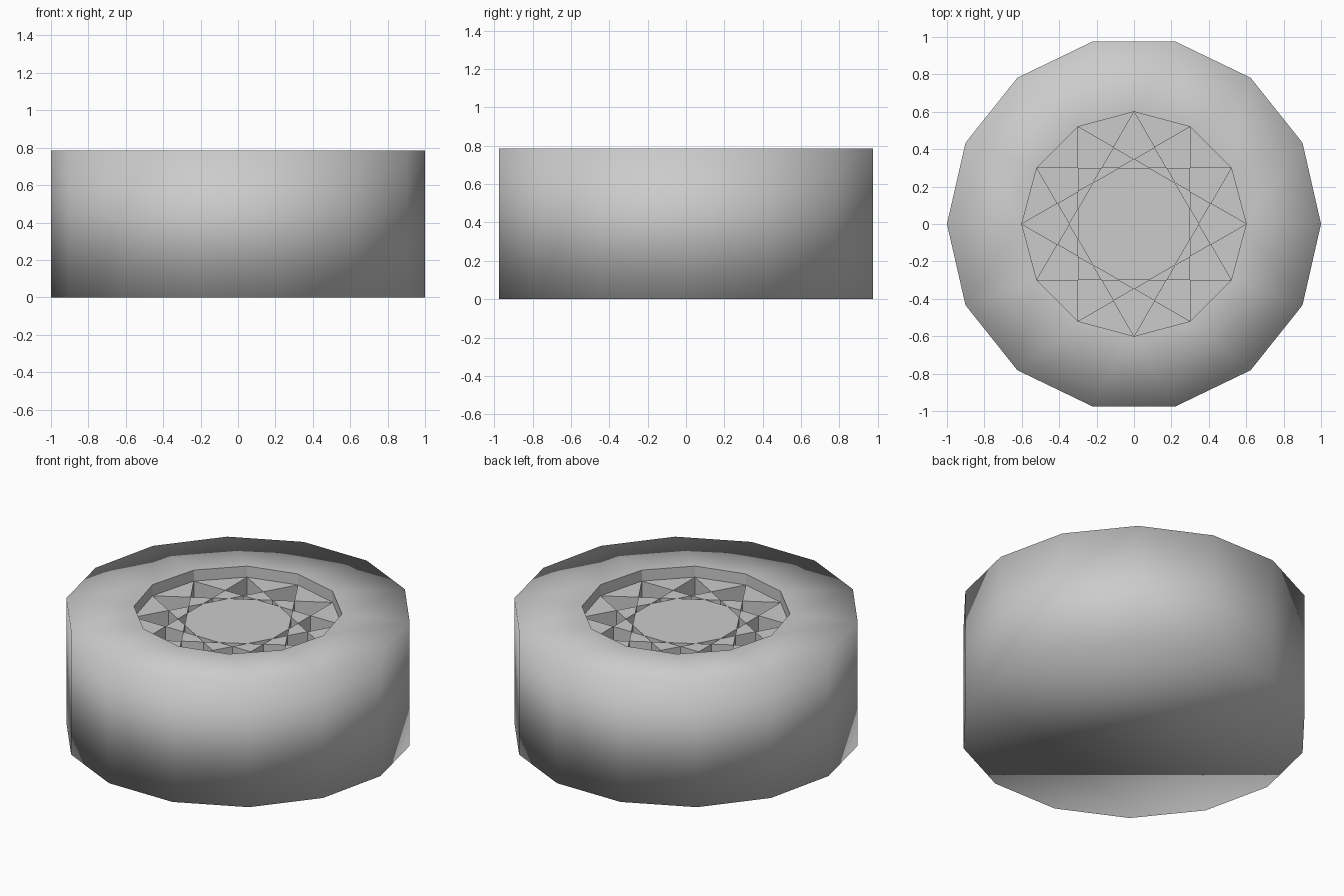
import bpy, bmesh
from math import cos, sin, pi, radians

if "Cube" in bpy.data.objects:
    bpy.data.objects.remove(bpy.data.objects["Cube"])

H = 0.785          # body height
FLOOR = 0.715      # level of the patterned recess floor
PIT = 0.57         # bottom of the sunken star cells
R = 0.6            # recess radius


def polar(r, deg, z):
    a = radians(deg)
    return (r * cos(a), r * sin(a), z)


def finish(bm, name, smooth):
    me = bpy.data.meshes.new(name)
    bm.to_mesh(me)
    bm.free()
    for p in me.polygons:
        p.use_smooth = smooth
    ob = bpy.data.objects.new(name, me)
    bpy.context.collection.objects.link(ob)
    return ob


# Body: 14-sided drum, soft shading, with a 12-sided opening on top
bm = bmesh.new()
N = 14
low = [bm.verts.new(polar(1, i * 360 / N, 0)) for i in range(N)]
top = [bm.verts.new(polar(1, i * 360 / N, H)) for i in range(N)]
rim = [bm.verts.new(polar(R, i * 30, H)) for i in range(12)]
bm.faces.new(low[::-1])
for i in range(N):
    j = (i + 1) % N
    bm.faces.new((low[i], low[j], top[j], top[i]))
edges = [bm.edges.get((top[i], top[(i + 1) % N])) for i in range(N)]
edges += [bm.edges.new((rim[i], rim[(i + 1) % 12])) for i in range(12)]
bmesh.ops.triangle_fill(bm, use_beauty=True, use_dissolve=False,
                        edges=edges, normal=(0, 0, 1))
for f in bm.faces:
    f.normal_update()
    if f.calc_center_median().z > H - 0.01 and f.normal.z < 0:
        f.normal_flip()
finish(bm, "drum_body", True)

# Recess: four overlapping triangles form a star whose alternate cells are sunk
bm = bmesh.new()
D = R / 2                                  # distance of star lines from centre


def ring(r, offset):
    return lambda k: polar(r, offset + 30 * k, FLOOR)


table = ring(D / cos(pi / 12), 15)
inner = ring(D / cos(pi / 6), 0)
cross = ring(D / cos(pi / 4), 15)
tip = ring(R, 0)


def face(pts):
    bm.faces.new([bm.verts.new(p) for p in pts])


def at(p, z):
    return (p[0], p[1], z)


def walls(pts, z0, z1):
    for p, q in zip(pts, pts[1:] + pts[:1]):
        face((at(p, z1), at(q, z1), at(q, z0), at(p, z0)))


def pit(pts):
    face([at(p, PIT) for p in pts])
    walls(pts, PIT, FLOOR)


face([table(k) for k in range(12)])
walls([tip(k) for k in range(12)], FLOOR, H)
for k in range(12):
    face((table(k), inner(k), cross(k), inner(k + 1))[::1])
    face((tip(k), tip(k + 1), cross(k)))
    pit([table(k - 1), inner(k), table(k)])
    pit([inner(k), cross(k - 1), tip(k), cross(k)])
bmesh.ops.remove_doubles(bm, verts=bm.verts[:], dist=1e-4)
finish(bm, "star_recess", False)
